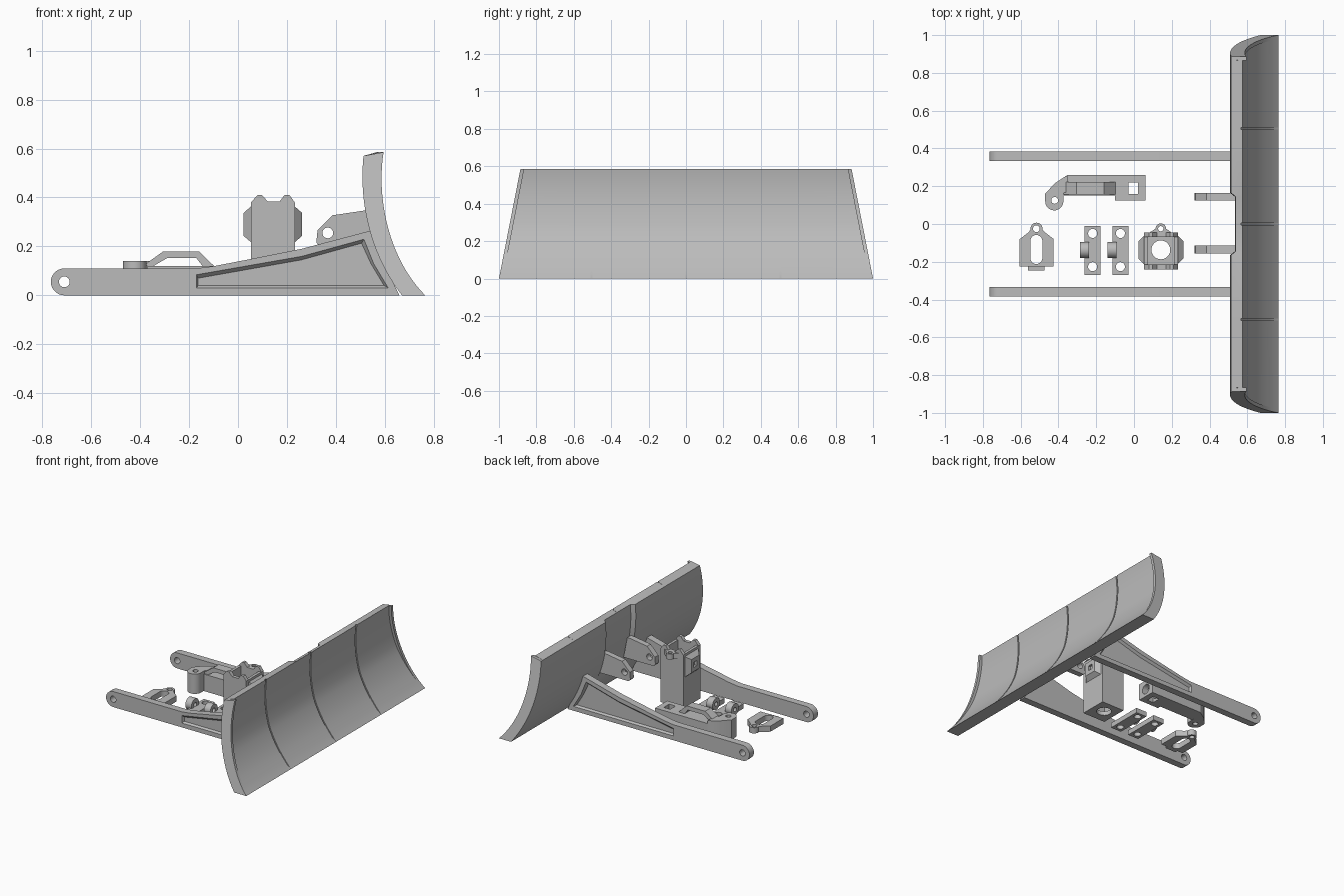
import bpy, bmesh, math
from mathutils import Vector
from mathutils.geometry import interpolate_bezier

if "Cube" in bpy.data.objects:
    bpy.data.objects.remove(bpy.data.objects["Cube"])

grey = bpy.data.materials.new("plain_grey")
grey.diffuse_color = (0.5, 0.5, 0.5, 1)
grey.use_nodes = True
grey.node_tree.nodes["Principled BSDF"].inputs["Base Color"].default_value = grey.diffuse_color


def finish(name, bm):
    bmesh.ops.remove_doubles(bm, verts=bm.verts, dist=1e-5)
    bmesh.ops.recalc_face_normals(bm, faces=bm.faces)
    me = bpy.data.meshes.new(name)
    bm.to_mesh(me)
    bm.free()
    me.materials.append(grey)
    ob = bpy.data.objects.new(name, me)
    bpy.context.collection.objects.link(ob)
    return ob


def place(u, v, w, axis):
    return {"x": (w, u, v), "y": (u, w, v), "z": (u, v, w)}[axis]


def plate(name, loops, lo, hi, axis):
    """Extrude an outline (first loop) with holes (other loops) along an axis."""
    bm = bmesh.new()
    edges = []
    for loop in loops:
        vs = [bm.verts.new(place(u, v, lo, axis)) for u, v in loop]
        edges += [bm.edges.new((vs[i - 1], vs[i])) for i in range(len(vs))]
    bmesh.ops.triangle_fill(bm, edges=edges, use_beauty=True,
                            normal=place(0, 0, 1, axis))
    ext = bmesh.ops.extrude_face_region(bm, geom=list(bm.faces), use_keep_orig=True)
    moved = [g for g in ext["geom"] if isinstance(g, bmesh.types.BMVert)]
    bmesh.ops.translate(bm, verts=moved, vec=place(0, 0, hi - lo, axis))
    return finish(name, bm)


def loft(name, rings):
    """Skin equal-length rings of points and cap both ends."""
    bm = bmesh.new()
    vs = [[bm.verts.new(p) for p in r] for r in rings]
    for a, b in zip(vs, vs[1:]):
        for i in range(len(a)):
            bm.faces.new((a[i - 1], a[i], b[i], b[i - 1]))
    bm.faces.new(vs[0])
    bm.faces.new(vs[-1])
    return finish(name, bm)


def rect(u0, v0, u1, v1):
    return [(u0, v0), (u1, v0), (u1, v1), (u0, v1)]


def arc(cu, cv, r, a0=0, a1=360, n=24):
    full = a1 - a0 == 360
    angles = [math.radians(a0 + (a1 - a0) * i / n) for i in range(n if full else n + 1)]
    return [(cu + r * math.cos(a), cv + r * math.sin(a)) for a in angles]


def cut(ob, cutter):
    mod = ob.modifiers.new("cut", "BOOLEAN")
    mod.operation, mod.solver, mod.object = "DIFFERENCE", "EXACT", cutter
    bpy.context.view_layer.objects.active = ob
    bpy.ops.object.modifier_apply(modifier=mod.name)
    bpy.data.objects.remove(cutter)


def clamp(t):
    return max(0.0, min(1.0, t))


def bezier(*pts):
    a, b, c, d = [Vector((x, z, 0)) for x, z in pts]
    return [(p.x, p.y) for p in interpolate_bezier(a, b, c, d, 22)]


# Curved blade with raised ends, seam grooves and a shallow centre relief behind
front = bezier((0.595, 0.585), (0.565, 0.40), (0.615, 0.15), (0.765, 0.0))
back = bezier((0.67, 0.0), (0.53, 0.18), (0.495, 0.40), (0.513, 0.57))


def section(y, slant, recess, groove, relief):
    ring = []
    for x, z in front:
        d = recess * clamp((z - 0.06) / 0.2) + groove * (z > 0.008)
        ring.append((x - d, z))
    ring += [(x + relief * clamp((z - 0.15) / 0.1), z) for x, z in back]
    return [(x, y - slant * 0.196 * z, z) for x, z in ring]


half = [(1.0, 1, 0, 0, 0), (0.98, 1, 0, 0, 0), (0.98, 1, 0.02, 0, 0),
        (0.51, 0, 0.02, 0, 0), (0.51, 0, 0.02, 0.008, 0),
        (0.50, 0, 0.02, 0.008, 0), (0.50, 0, 0.02, 0, 0),
        (0.165, 0, 0.02, 0, 0), (0.145, 0, 0.02, 0, 0.025),
        (0.005, 0, 0.02, 0, 0.025), (0.005, 0, 0.02, 0.008, 0.025)]
mirrored = [(-y, -s, r, g, b) for y, s, r, g, b in reversed(half)]
loft("blade", [section(*s) for s in half + mirrored])

# Push arms with an eye at the rear and a sunken outer panel
arm = arc(-0.71, 0.055, 0.055, 90, 270, 14) + [
    (0.66, 0), (0.60, 0.12), (0.545, 0.265), (0.26, 0.19), (0.05, 0.148), (-0.10, 0.119), (-0.17, 0.11)]
rim = [(-0.17, 0.03), (-0.17, 0.085), (0.26, 0.16), (0.515, 0.23), (0.555, 0.13), (0.615, 0.03)]
floor = [(-0.163, 0.04), (-0.163, 0.07), (0.26, 0.145), (0.505, 0.213), (0.543, 0.13), (0.597, 0.04)]
for side, label in ((1, "left"), (-1, "right")):
    ob = plate(label + "_push_arm", [arm, arc(-0.71, 0.055, 0.022)],
               side * 0.333, side * 0.383, "y")
    cut(ob, loft("panel_cutter", [[(x, side * 0.384, z) for x, z in rim],
                                  [(x, side * 0.368, z) for x, z in floor]]))

# Pair of lugs behind the blade
lug = [(0.32, 0.215), (0.335, 0.2), (0.57, 0.2), (0.54, 0.347), (0.52, 0.347), (0.385, 0.327), (0.325, 0.265)]
for y, label in ((0.145, "left"), (-0.135, "right")):
    plate(label + "_blade_lug", [lug, arc(0.367, 0.255, 0.022)], y - 0.02, y + 0.02, "y")

# Upright hollow post: bottom with bore, side walls, notched end walls
plate("post_bottom", [rect(0.053, -0.24, 0.232, -0.045), arc(0.142, -0.137, 0.05)], 0, 0.03, "z")
wall = [(0.053, 0.03), (0.232, 0.03), (0.232, 0.38), (0.21, 0.41), (0.19, 0.41),
        (0.17, 0.383), (0.122, 0.383), (0.098, 0.41), (0.08, 0.41), (0.053, 0.38)]
for y, label in ((-0.24, "front"), (-0.07, "rear")):
    plate("post_%s_wall" % label, [wall], y, y + 0.025, "y")
for x, s, label in ((0.053, -1, "left"), (0.232, 1, "right")):
    plate("post_%s_wall" % label, [rect(-0.215, 0.03, -0.07, 0.38)], x, x - s * 0.02, "x")
    # Tapered boss with a square socket
    boss = loft("post_%s_boss" % label,
                [[place(u, v, w, "x") for u, v in rect(-0.137 - h, 0.29 - k, -0.137 + h, 0.29 + k)]
                 for h, k, w in ((0.075, 0.073, x), (0.045, 0.047, x + s * 0.03))])
    cut(boss, plate("socket_cutter", [rect(-0.155, 0.272, -0.119, 0.308)],
                    x + s * 0.012, x + s * 0.04, "x"))
ring_tab = [(0.08, -0.046), (0.20, -0.046), (0.17, -0.025)] + \
    arc(0.142, -0.025, 0.028, 0, 180, 12) + [(0.114, -0.025)]
plate("post_ring_tab", [ring_tab, arc(0.142, -0.025, 0.014)], 0.345, 0.383, "z")

# Slotted plate with an eye at one end
outline = [(-0.605, -0.225), (-0.425, -0.225), (-0.425, -0.08), (-0.47, -0.045)] + \
    arc(-0.516, -0.025, 0.032, -10, 190, 14) + [(-0.56, -0.045), (-0.605, -0.08)]
slot = arc(-0.517, -0.09, 0.032, 0, 180, 10) + arc(-0.517, -0.18, 0.032, 180, 360, 10)
plate("slotted_plate", [outline, slot, arc(-0.517, -0.025, 0.018)], 0, 0.04, "z")
plate("slotted_plate_foot", [rect(-0.56, -0.245, -0.475, -0.225)], 0, 0.03, "z")

# Two bolt-on clamp bars, each with a round trunnion
for x, label in ((-0.219, "rear"), (-0.072, "front")):
    plate(label + "_clamp_bar",
          [rect(x - 0.042, -0.27, x + 0.042, -0.01),
           arc(x, -0.05, 0.024), arc(x, -0.226, 0.024)], 0, 0.035, "z")
    plate(label + "_clamp_trunnion", [arc(-0.138, 0.05, 0.042), arc(-0.138, 0.05, 0.015)],
          x - 0.068, x - 0.02, "x")

# Loose tilt bracket: bored body, eye lug and arched grip
body = plate("tilt_bracket_body",
             [[(-0.37, 0.15), (-0.10, 0.15), (-0.10, 0.125), (0.06, 0.125), (0.06, 0.26),
               (-0.35, 0.26), (-0.375, 0.245)],
              rect(-0.03, 0.16, 0.02, 0.22)], 0, 0.12, "z")
cut(body, plate("bore_cutter", [arc(0.192, 0.055, 0.035)], -0.06, 0.08, "x"))
eye = arc(-0.422, 0.12, 0.048, 180, 360, 16) + [
    (-0.374, 0.165), (-0.35, 0.17), (-0.35, 0.258), (-0.375, 0.245), (-0.42, 0.215), (-0.47, 0.16)]
plate("tilt_bracket_eye", [eye, arc(-0.42, 0.125, 0.018)], 0, 0.14, "z")
grip = [(-0.375, 0.12), (-0.345, 0.12), (-0.29, 0.152), (-0.17, 0.152), (-0.145, 0.12),
        (-0.098, 0.12), (-0.16, 0.18), (-0.305, 0.18), (-0.375, 0.13)]
plate("tilt_bracket_grip", [grip], 0.157, 0.222, "y")

# Smooth the round surfaces, keep edges crisp
bpy.ops.object.select_all(action="SELECT")
bpy.context.view_layer.objects.active = body
bpy.ops.object.shade_smooth_by_angle(angle=math.radians(25))
